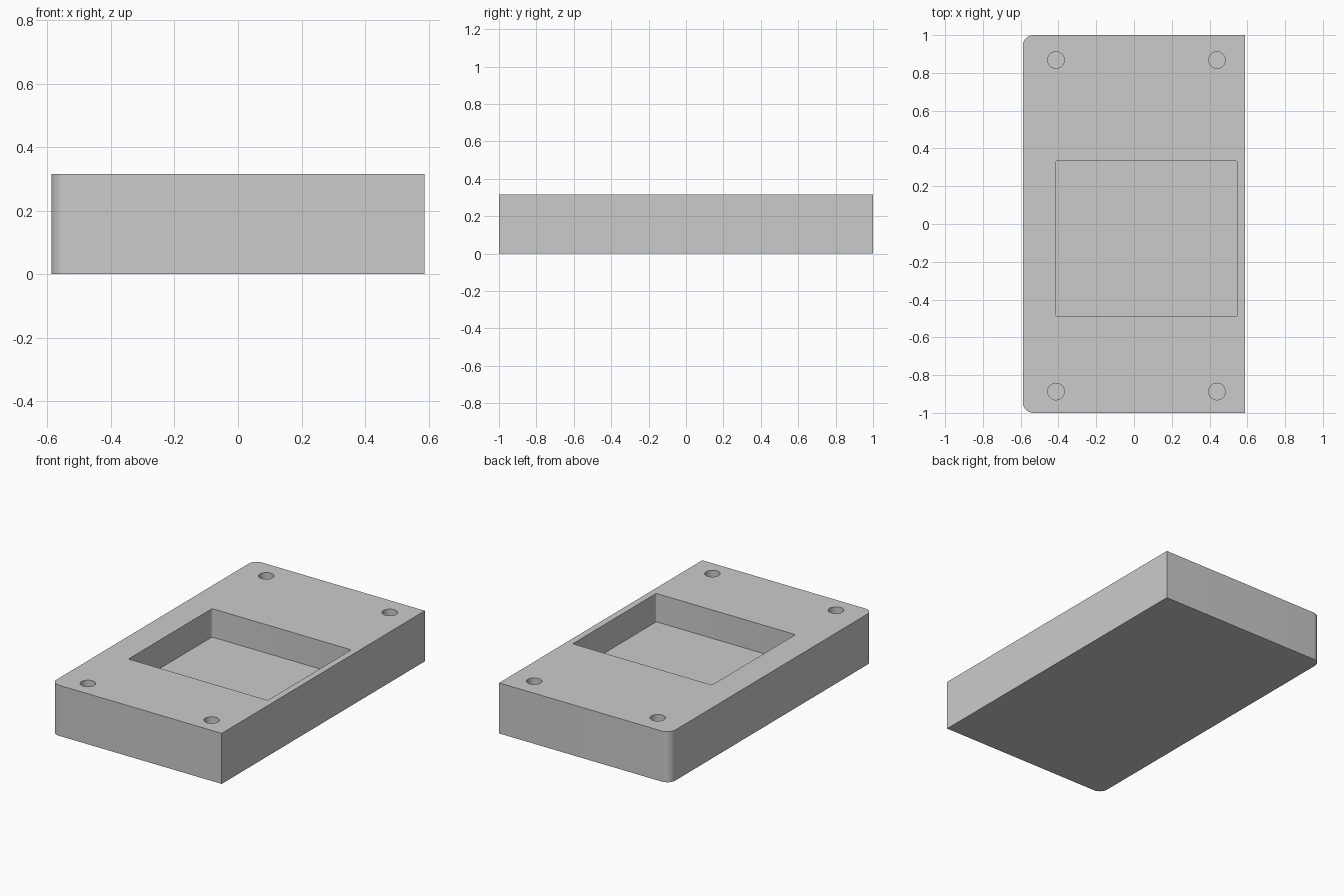
import bpy
import math
from math import cos, sin, pi

if "Cube" in bpy.data.objects:
    bpy.data.objects.remove(bpy.data.objects["Cube"], do_unlink=True)

HALF_X, HALF_Y, HEIGHT = 0.588, 1.0, 0.315
POCKET_FLOOR = 0.138
HOLE_FLOOR = 0.138

grey = bpy.data.materials.new("plain grey")
grey.use_nodes = True
colour = (0.6, 0.6, 0.6, 1)
grey.diffuse_color = colour
grey.node_tree.nodes["Principled BSDF"].inputs["Base Color"].default_value = colour


def rounded_rectangle(x0, x1, y0, y1, left_radius, right_radius, steps=12):
    """Counter-clockwise outline; a radius of zero gives a sharp corner."""
    corners = [(x1, y1, -1, -1, right_radius), (x0, y1, 1, -1, left_radius),
               (x0, y0, 1, 1, left_radius), (x1, y0, -1, 1, right_radius)]
    outline = []
    for i, (x, y, sx, sy, r) in enumerate(corners):
        if r == 0:
            outline.append((x, y))
            continue
        for s in range(steps + 1):
            a = (i + s / steps) * pi / 2
            outline.append((x + sx * r + r * cos(a), y + sy * r + r * sin(a)))
    return outline


def circle(cx, cy, r, sides=48):
    return [(cx + r * cos(2 * pi * i / sides), cy + r * sin(2 * pi * i / sides))
            for i in range(sides)]


def prism(name, outline, z0, z1):
    """Extrude a flat outline between two heights."""
    n = len(outline)
    verts = [(x, y, z) for z in (z0, z1) for x, y in outline]
    faces = [tuple(reversed(range(n))), tuple(range(n, 2 * n))]
    faces += [(i, (i + 1) % n, n + (i + 1) % n, n + i) for i in range(n)]
    mesh = bpy.data.meshes.new(name)
    mesh.from_pydata(verts, [], faces)
    mesh.materials.append(grey)
    obj = bpy.data.objects.new(name, mesh)
    bpy.context.collection.objects.link(obj)
    return obj


# Block with two rounded corners on the -x side
block = prism("case_block",
              rounded_rectangle(-HALF_X, HALF_X, -HALF_Y, HALF_Y, 0.055, 0),
              0, HEIGHT)

# Rectangular pocket and four blind screw holes
cutters = [prism("pocket_cutter",
                 rounded_rectangle(-0.413, 0.547, -0.488, 0.334, 0.008, 0.008, 4),
                 POCKET_FLOOR, HEIGHT + 0.1)]
for x in (-0.413, 0.439):
    for y in (-0.887, 0.868):
        cutters.append(prism("screw_hole_cutter", circle(x, y, 0.044),
                             HOLE_FLOOR, HEIGHT + 0.1))

bpy.context.view_layer.objects.active = block
for cutter in cutters:
    cutter.hide_render = True
    cut = block.modifiers.new(cutter.name, "BOOLEAN")
    cut.operation = "DIFFERENCE"
    cut.solver = "EXACT"
    cut.object = cutter
    bpy.ops.object.modifier_apply(modifier=cut.name)
    bpy.data.objects.remove(cutter, do_unlink=True)

# Smooth curved walls, crisp edges elsewhere
bpy.ops.object.select_all(action="DESELECT")
block.select_set(True)
bpy.ops.object.shade_smooth_by_angle(angle=math.radians(30))
